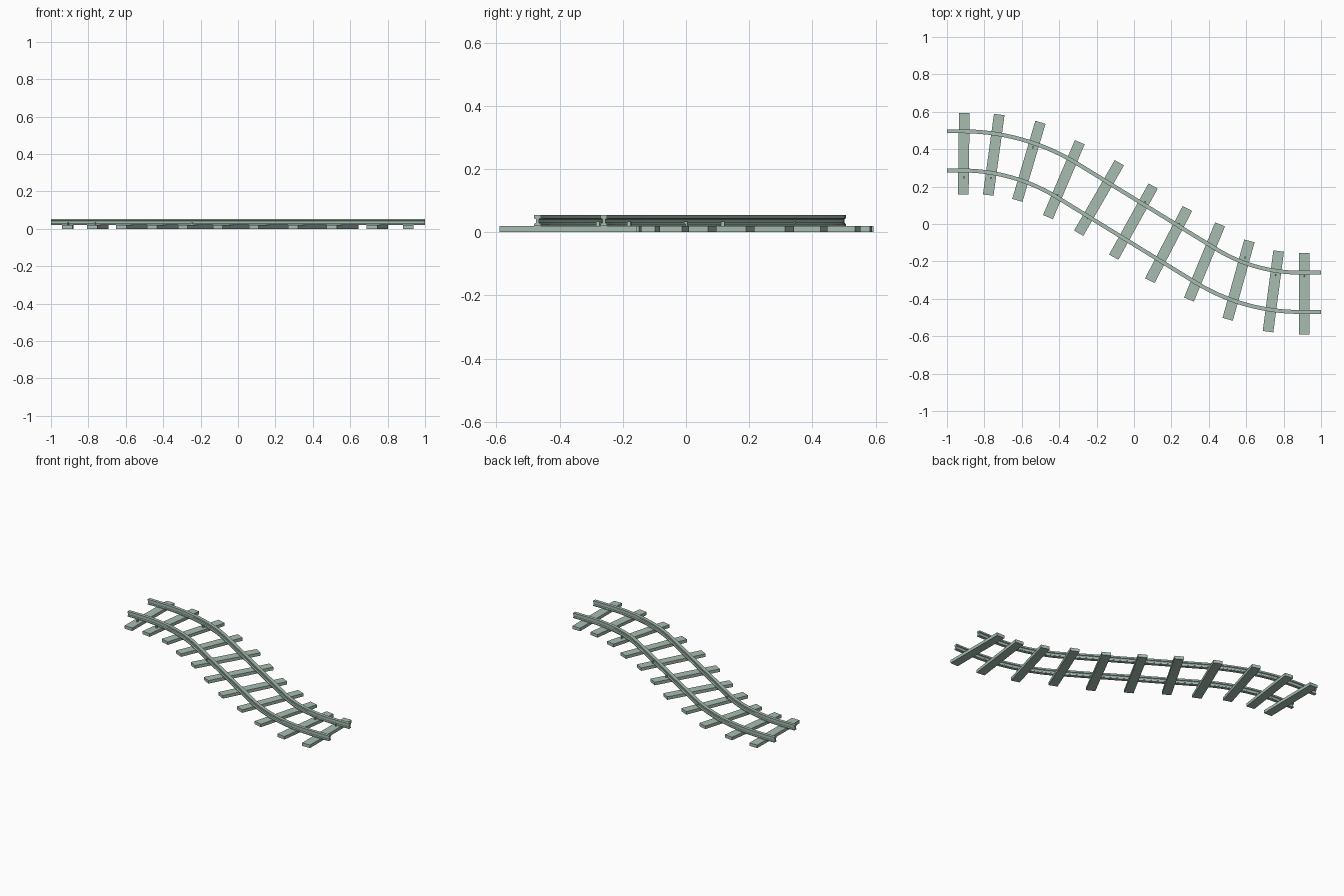
import bpy, bmesh, math
from mathutils import Matrix, Vector

if "Cube" in bpy.data.objects:
    bpy.data.objects.remove(bpy.data.objects["Cube"])

mat = bpy.data.materials.new("grey green")
mat.diffuse_color = (0.39, 0.51, 0.44, 1)
mat.use_nodes = True
mat.node_tree.nodes["Principled BSDF"].inputs["Base Color"].default_value = mat.diffuse_color

TILT = math.radians(31.6)
MID_Y, DROP, GAUGE = 0.013, 0.378, 0.105


def finish(bm, name, smooth=False):
    bmesh.ops.recalc_face_normals(bm, faces=bm.faces)
    me = bpy.data.meshes.new(name)
    bm.to_mesh(me)
    bm.free()
    me.materials.append(mat)
    ob = bpy.data.objects.new(name, me)
    bpy.context.collection.objects.link(ob)
    if smooth:
        bpy.ops.object.select_all(action='DESELECT')
        ob.select_set(True)
        bpy.context.view_layer.objects.active = ob
        bpy.ops.object.shade_smooth_by_angle(angle=math.radians(30))
    return ob


def half_track(straight, steps=14):
    """Centre line from the outer end to the start of the sloped straight: (x, y, angle)."""
    r = (math.tan(TILT) * (1 - straight) - DROP) / (
        math.tan(TILT) * math.sin(TILT) - (1 - math.cos(TILT)))
    pts = [(-1, DROP, 0)]
    for i in range(steps + 1):
        a = TILT * i / steps
        pts.append((-1 + straight + r * math.sin(a), DROP - r * (1 - math.cos(a)), a))
    return pts


left = half_track(0.08)
right = [(-x, -y, a) for x, y, a in reversed(half_track(0.115))]
path = [(x, y + MID_Y, a) for x, y, a in left + right]

# Half of the I-shaped rail section: (side, height)
half = [(0.0105, 0.02), (0.0105, 0.026), (0.005, 0.03),
        (0.005, 0.041), (0.0105, 0.044), (0.0105, 0.054)]
section = half + [(-s, z) for s, z in reversed(half)]


def rail(name, offset):
    bm = bmesh.new()
    rings = []
    for x, y, a in path:
        n = Vector((math.sin(a), math.cos(a), 0))
        rings.append([bm.verts.new(Vector((x, y, z)) + n * (offset + s)) for s, z in section])
    k = len(section)
    for r0, r1 in zip(rings, rings[1:]):
        for i in range(k):
            bm.faces.new((r0[i], r0[(i + 1) % k], r1[(i + 1) % k], r1[i]))
    bm.faces.new(rings[0])
    bm.faces.new(rings[-1])
    finish(bm, name, True)


rail("upper_rail", GAUGE)
rail("lower_rail", -GAUGE)


def box(name, x, y, z0, size, tilt):
    bm = bmesh.new()
    bmesh.ops.create_cube(bm, size=1)
    bm.transform(Matrix.Translation((x, y, z0 + size[2] / 2))
                 @ Matrix.Rotation(-math.radians(tilt), 4, 'Z')
                 @ Matrix.Diagonal((*size, 1)))
    finish(bm, name)


# Wooden ties: x, y, tilt in degrees
ties = [(-0.91, 0.376, 0.7), (-0.75, 0.37, 7.8), (-0.562, 0.335, 16.5), (-0.375, 0.237, 23),
        (-0.187, 0.139, 30), (-0.003, 0.013, 29), (0.185, -0.11, 27.5), (0.377, -0.203, 22.5),
        (0.559, -0.3, 15.5), (0.745, -0.36, 7.5), (0.911, -0.373, 0)]
for i, (x, y, t) in enumerate(ties):
    box(f"tie_{i + 1}", x, y, 0, (0.057, 0.435, 0.02), t)

# Small spikes beside the rails
spikes = [(-0.91, 0.25), (-0.765, 0.246), (-0.54, 0.41), (-0.33, 0.342), (-0.41, 0.155),
          (-0.246, 0.032), (0.06, 0.117), (0.24, 0.0), (0.594, -0.18), (0.757, -0.273),
          (0.911, -0.278)]
for i, (x, y) in enumerate(spikes):
    box(f"spike_{i + 1}", x, y, 0.018, (0.008, 0.012, 0.016), 15)
